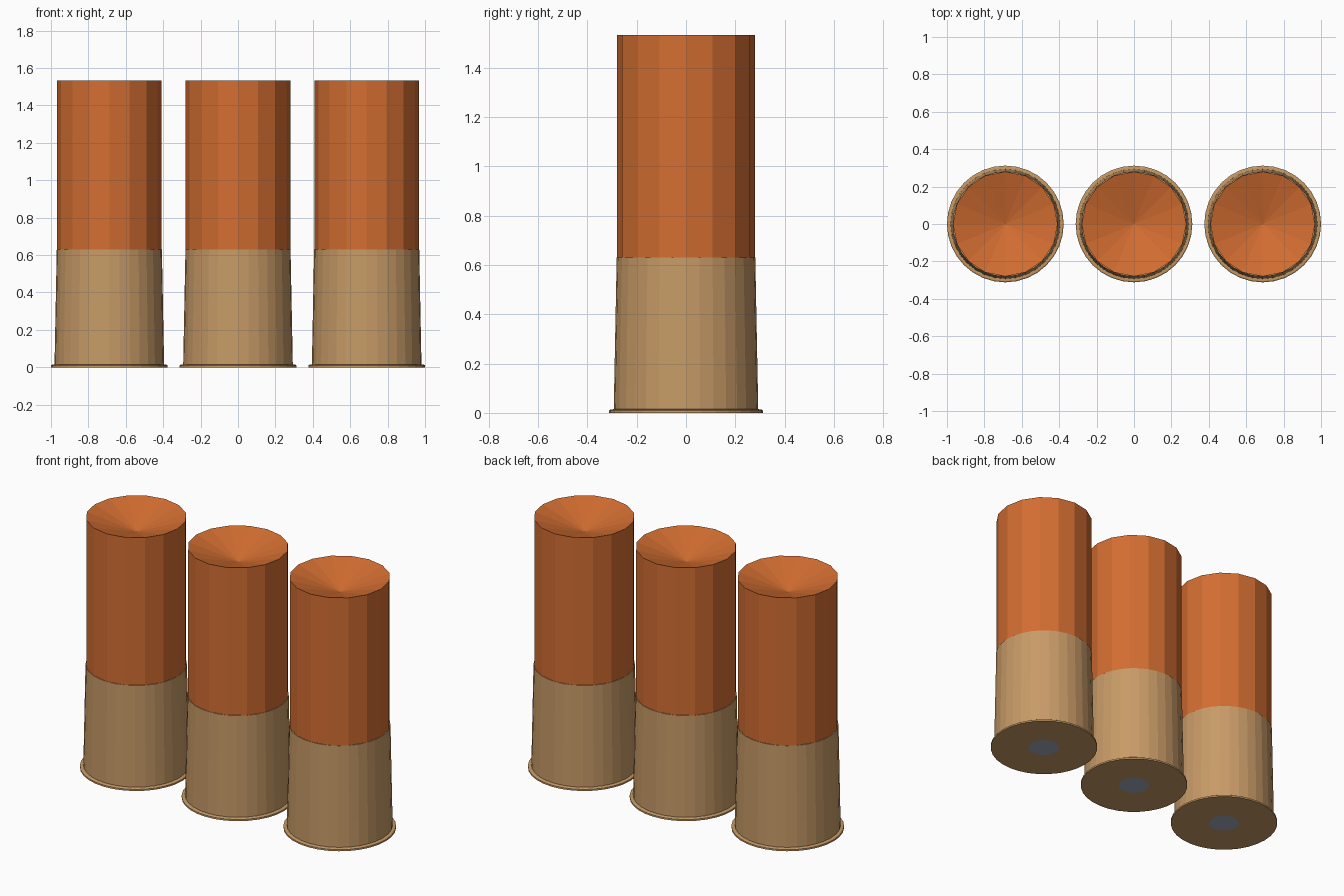
import bpy, bmesh, math

if "Cube" in bpy.data.objects:
    bpy.data.objects.remove(bpy.data.objects["Cube"])


def material(name, rgb):
    m = bpy.data.materials.new(name)
    m.diffuse_color = (*rgb, 1.0)
    m.use_nodes = True
    m.node_tree.nodes["Principled BSDF"].inputs["Base Color"].default_value = m.diffuse_color
    return m


ORANGE = material("orange plastic", (0.65, 0.155, 0.031))
BRASS = material("brass", (0.57, 0.325, 0.135))
STEEL = material("primer grey", (0.37, 0.41, 0.49))


def lathe(name, profile, sides, x, mats, rule=None):
    """Spin (radius, z) points round z; radius 0 makes a pole."""
    bm = bmesh.new()
    rings = []
    for r, z in profile:
        if r == 0:
            rings.append([bm.verts.new((0, 0, z))] * sides)
        else:
            angles = [2 * math.pi * i / sides for i in range(sides)]
            rings.append([bm.verts.new((r * math.cos(a), r * math.sin(a), z)) for a in angles])
    for low, high in zip(rings, rings[1:]):
        for i in range(sides):
            j = (i + 1) % sides
            corners = dict.fromkeys((low[i], low[j], high[j], high[i]))
            bm.faces.new(list(corners))
    bmesh.ops.recalc_face_normals(bm, faces=bm.faces)
    if rule:
        for f in bm.faces:
            f.material_index = rule(f.calc_center_median())
    mesh = bpy.data.meshes.new(name)
    bm.to_mesh(mesh)
    bm.free()
    for m in mats:
        mesh.materials.append(m)
    ob = bpy.data.objects.new(name, mesh)
    ob.location.x = x
    bpy.context.collection.objects.link(ob)
    return ob


# Rimmed brass base with a flush primer disc underneath
base_profile = [(0, 0), (0.088, 0), (0.312, 0), (0.312, 0.010), (0.306, 0.014),
                (0.293, 0.015), (0.281, 0.63), (0, 0.63)]
# Plastic hull with a dished, crimped top
hull_profile = [(0, 0.60), (0.28, 0.60), (0.28, 1.532), (0, 1.44)]


def primer_rule(c):
    return int(c.z < 0.001 and math.hypot(c.x, c.y) < 0.088)


for side, x in (("left", -0.688), ("middle", 0.0), ("right", 0.688)):
    lathe(f"{side}_shell_base", base_profile, 32, x, [BRASS, STEEL], primer_rule)
    lathe(f"{side}_shell_hull", hull_profile, 16, x, [ORANGE])
